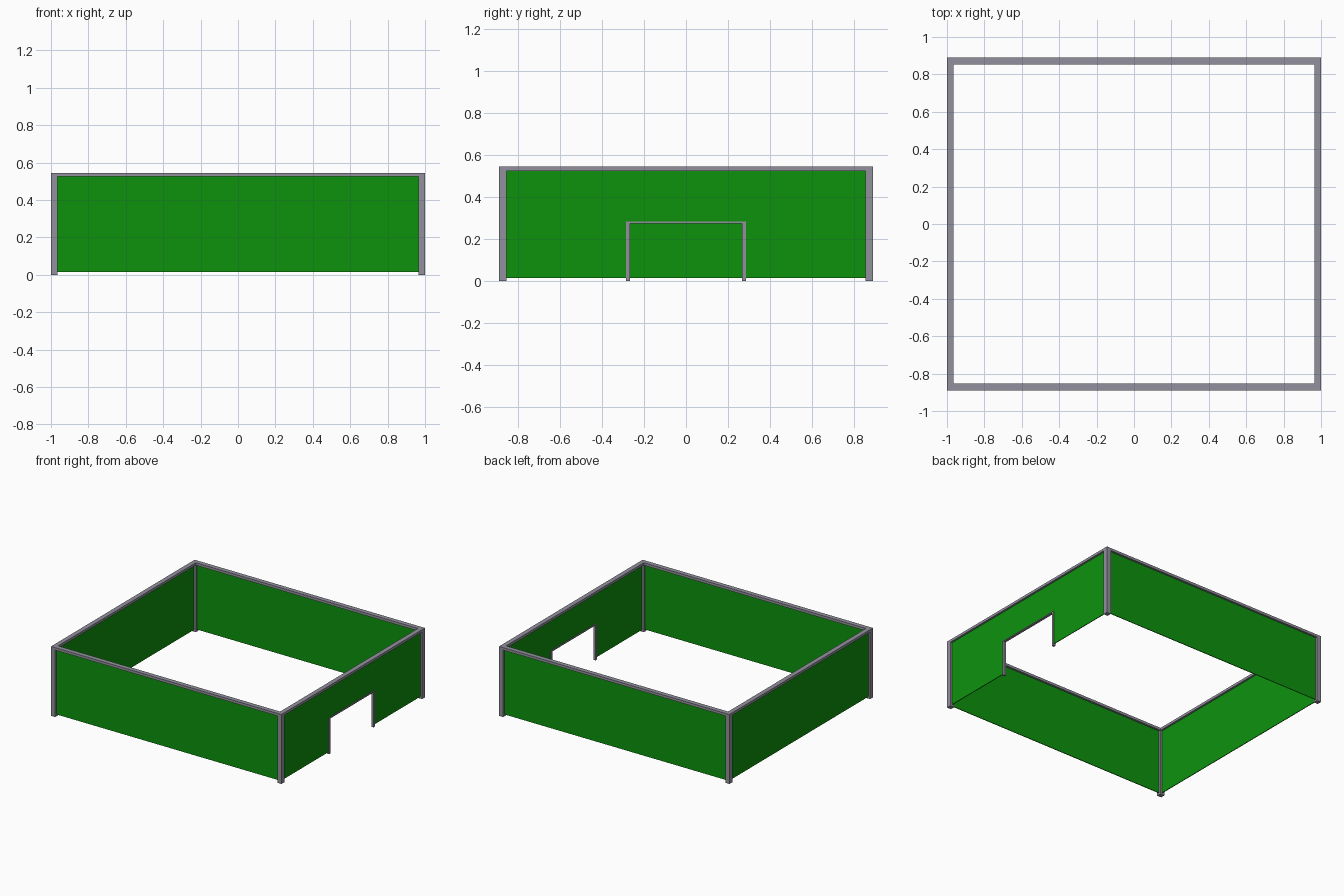
import bpy, bmesh

if "Cube" in bpy.data.objects:
    bpy.data.objects.remove(bpy.data.objects["Cube"])

def material(name, rgb):
    m = bpy.data.materials.new(name)
    m.diffuse_color = (*rgb, 1)
    m.use_nodes = True
    m.node_tree.nodes["Principled BSDF"].inputs["Base Color"].default_value = m.diffuse_color
    return m

GREEN = material("panel green", (0.004, 0.29, 0.004))
GREY = material("frame grey", (0.29, 0.28, 0.335))

X, Y, H = 1.0, 0.89, 0.545      # outer half sizes and height
P, RAIL, T = 0.036, 0.02, 0.006  # post width, rail height, panel thickness
BASE = 0.015                    # gap below panels
DY, DH, DP, DL = 0.285, 0.283, 0.018, 0.008  # doorway half width, height, jamb, lintel
XC, YC = X - P / 2, Y - P / 2   # wall centre lines

def box(name, lo, hi, mat):
    mesh = bpy.data.meshes.new(name)
    bm = bmesh.new()
    bmesh.ops.create_cube(bm, size=1)
    for v in bm.verts:
        v.co = [l + (c + 0.5) * (h - l) for l, h, c in zip(lo, hi, v.co)]
    bm.to_mesh(mesh)
    bm.free()
    mesh.materials.append(mat)
    ob = bpy.data.objects.new(name, mesh)
    bpy.context.collection.objects.link(ob)
    return ob

# Corner posts
for sx in (-1, 1):
    for sy in (-1, 1):
        cx, cy = sx * XC, sy * YC
        box("corner_post", (cx - P/2, cy - P/2, 0), (cx + P/2, cy + P/2, H), GREY)

# Top rails, between the posts
for s in (-1, 1):
    box("long_rail", (-X + P, s*YC - P/2, H - RAIL), (X - P, s*YC + P/2, H), GREY)
    box("short_rail", (s*XC - P/2, -Y + P, H - RAIL), (s*XC + P/2, Y - P, H), GREY)

# Front, back and left panels
top = H - RAIL
for name, s in (("front_panel", -1), ("back_panel", 1)):
    box(name, (-X + P, s*YC - T/2, BASE), (X - P, s*YC + T/2, top), GREEN)
box("left_panel", (-XC - T/2, -Y + P, BASE), (-XC + T/2, Y - P, top), GREEN)

# Right panel, in three pieces around the doorway
x0, x1 = XC - T/2, XC + T/2
box("right_panel_front", (x0, -Y + P, BASE), (x1, -DY + DP/2, top), GREEN)
box("right_panel_back", (x0, DY - DP/2, BASE), (x1, Y - P, top), GREEN)
box("right_panel_over_door", (x0, -DY + DP/2, DH - DL/2), (x1, DY - DP/2, top), GREEN)

# Doorway frame
for s in (-1, 1):
    cy = s * (DY - DP/2)
    box("door_jamb", (XC - DP/2, cy - DP/2, 0), (XC + DP/2, cy + DP/2, DH), GREY)
box("door_lintel", (XC - DP/2, -DY + DP, DH - DL), (XC + DP/2, DY - DP, DH), GREY)
